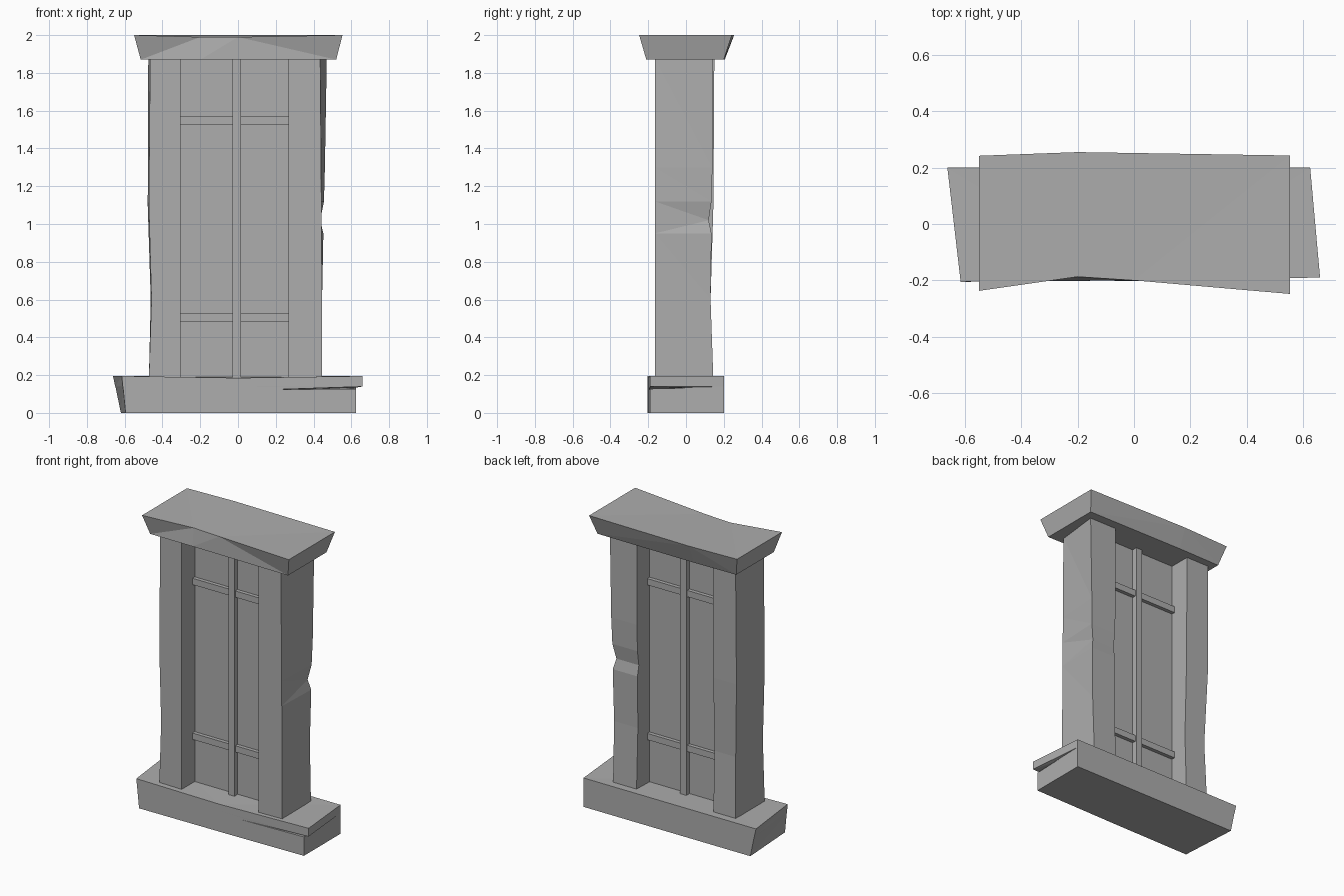
import bpy
import bmesh

cube = bpy.data.objects.get("Cube")
if cube:
    bpy.data.objects.remove(cube, do_unlink=True)

stone = bpy.data.materials.new("grey stone")
stone.use_nodes = True
GREY = (0.42, 0.42, 0.42, 1)
stone.diffuse_color = GREY
stone.node_tree.nodes["Principled BSDF"].inputs["Base Color"].default_value = GREY


def loft(name, rings):
    """Join matching closed rings of points into one flat-shaded solid."""
    bm = bmesh.new()
    loops = [[bm.verts.new(p) for p in ring] for ring in rings]
    n = len(loops[0])
    for low, high in zip(loops, loops[1:]):
        for i in range(n):
            j = (i + 1) % n
            bm.faces.new((low[i], low[j], high[j], high[i]))
    bm.faces.new(loops[0][::-1])
    bm.faces.new(loops[-1])
    bmesh.ops.triangulate(bm, faces=bm.faces[:])
    bmesh.ops.recalc_face_normals(bm, faces=bm.faces[:])
    mesh = bpy.data.meshes.new(name)
    bm.to_mesh(mesh)
    bm.free()
    mesh.materials.append(stone)
    obj = bpy.data.objects.new(name, mesh)
    bpy.context.collection.objects.link(obj)
    return obj


def box(name, x0, x1, y0, y1, z0, z1):
    ring = [(x0, y0), (x1, y0), (x1, y1), (x0, y1)]
    return loft(name, [[(x, y, z) for x, y in ring] for z in (z0, z1)])


# Sill: skewed slab whose front right corner overhangs
def sill_ring(z, front_left, front_right, back_left):
    return [(front_left, -0.205, z), (0, -0.2, z - (0.01 if z > 0.18 else 0)),
            (front_right, -0.19, z), (0.625, 0.2, z), (back_left, 0.2, z)]


sill = loft("sill", [sill_ring(0, -0.595, 0.625, -0.62),
                     sill_ring(0.13, -0.608, 0.625, -0.647),
                     sill_ring(0.14, -0.61, 0.66, -0.65),
                     sill_ring(0.195, -0.615, 0.66, -0.662)])

# Wedge-shaped crack cut into the sill corner
bm = bmesh.new()
tip, side, low, high = [bm.verts.new(p) for p in (
    (0.13, -0.215, 0.122), (0.66, 0.04, 0.133),
    (0.72, -0.25, 0.127), (0.72, -0.25, 0.143))]
for face in ((tip, side, low), (tip, high, side), (tip, low, high), (side, high, low)):
    bm.faces.new(face)
bmesh.ops.recalc_face_normals(bm, faces=bm.faces[:])
mesh = bpy.data.meshes.new("crack_cutter")
bm.to_mesh(mesh)
bm.free()
mesh.materials.append(stone)
cutter = bpy.data.objects.new("crack_cutter", mesh)
bpy.context.collection.objects.link(cutter)
cutter.hide_render = True
cutter.hide_viewport = True
cut = sill.modifiers.new("crack", "BOOLEAN")
cut.operation = "DIFFERENCE"
cut.solver = "EXACT"
cut.object = cutter


# Pillars: uneven outer edges; levels are (z, outer front x, outer back x, back y)
def pillar(name, inner, levels):
    rings = []
    for z, front, back, y in levels:
        rings.append([(inner, -0.165, z), (front, -0.165, z), (back, y, z), (inner, y, z)])
    return loft(name, rings)


pillar("right_pillar", -0.305, [
    (0.17, -0.472, -0.472, 0.145), (0.6, -0.458, -0.462, 0.13),
    (1.1, -0.472, -0.478, 0.145), (1.88, -0.465, -0.475, 0.15)])
pillar("left_pillar", 0.268, [
    (0.17, 0.445, 0.443, 0.145), (0.6, 0.445, 0.445, 0.13),
    (0.95, 0.442, 0.452, 0.135), (1.02, 0.441, 0.435, 0.12),
    (1.12, 0.441, 0.455, 0.135), (1.3, 0.44, 0.46, 0.14),
    (1.88, 0.435, 0.47, 0.14)])

# Recessed panel with its glazing bars
box("panel", -0.31, 0.275, -0.025, 0.005, 0.17, 1.88)
box("upright_bar", -0.03, 0.015, -0.06, 0.04, 0.17, 1.88)
for name, z in (("lower_bar", 0.483), ("upper_bar", 1.527)):
    box(name, -0.31, 0.27, -0.05, 0.03, z, z + 0.043)

# Lintel: flared slab with a dent in its front edge
loft("lintel", [
    [(-0.515, -0.2, 1.87), (-0.2, -0.2, 1.87), (0, -0.202, 1.87), (0.52, -0.21, 1.87),
     (0.52, 0.2, 1.87), (-0.2, 0.205, 1.87), (-0.515, 0.2, 1.87)],
    [(-0.55, -0.237, 2), (-0.2, -0.187, 1.99), (0, -0.2, 1.99), (0.553, -0.248, 2),
     (0.553, 0.243, 2), (-0.2, 0.255, 2), (-0.55, 0.242, 2)]])
